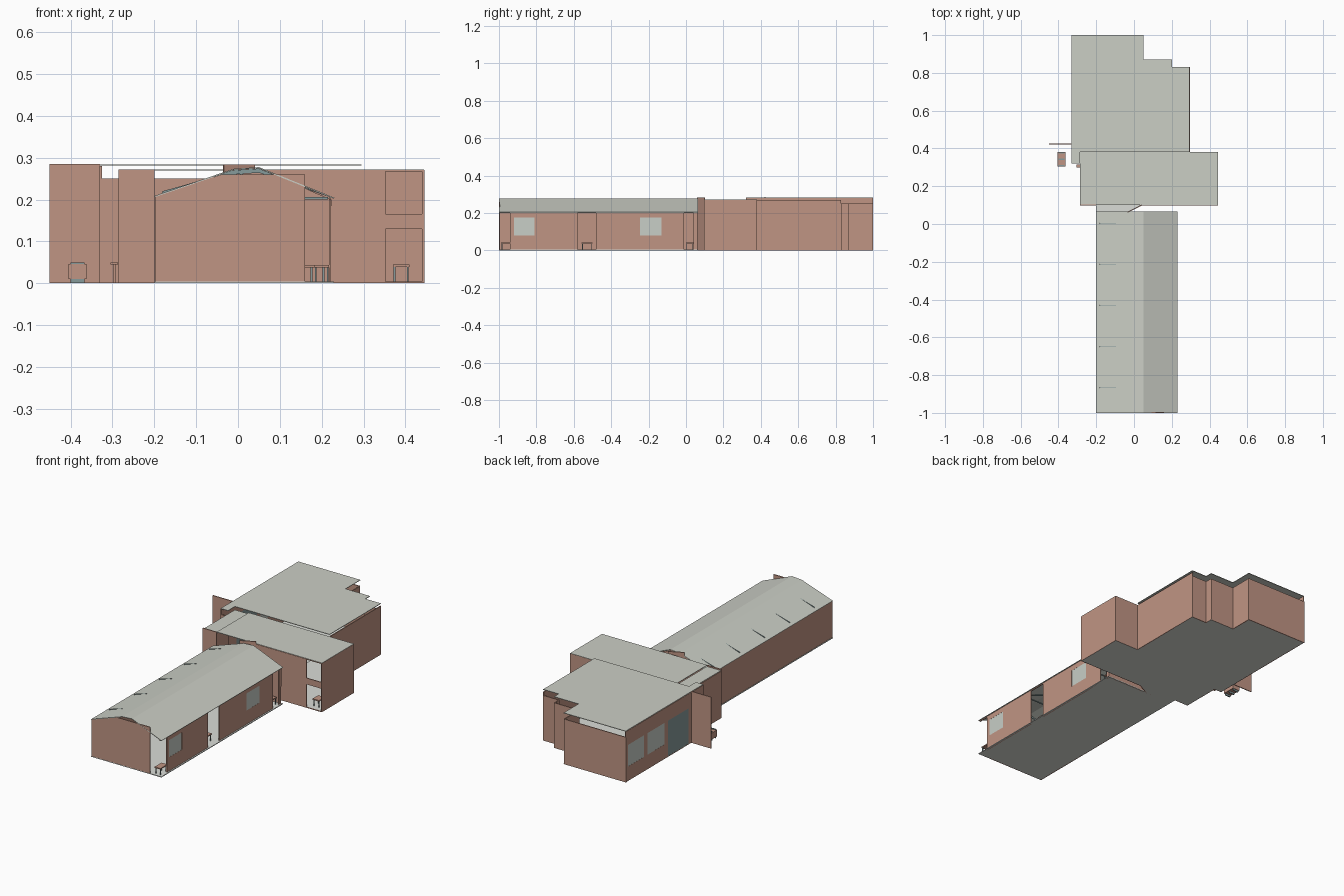
import bpy, bmesh
from mathutils import Vector

old = bpy.data.objects.get("Cube")
if old:
    bpy.data.objects.remove(old, do_unlink=True)


def material(name, rgb):
    m = bpy.data.materials.new(name)
    m.use_nodes = True
    m.diffuse_color = (*rgb, 1)
    m.node_tree.nodes["Principled BSDF"].inputs["Base Color"].default_value = (*rgb, 1)
    return m


BRICK = material("brick", (0.53, 0.30, 0.23))
ROOF = material("roof_grey", (0.60, 0.62, 0.56))
FLOOR = material("pale_floor", (0.70, 0.72, 0.68))
GLASS = material("window_grey", (0.58, 0.62, 0.57))
TEAL = material("teal_frame", (0.24, 0.33, 0.33))


def finish(name, bm, mat, thick=0.0, offset=0):
    bmesh.ops.remove_doubles(bm, verts=bm.verts, dist=1e-5)
    bmesh.ops.recalc_face_normals(bm, faces=bm.faces)
    me = bpy.data.meshes.new(name)
    bm.to_mesh(me)
    bm.free()
    me.materials.append(mat)
    ob = bpy.data.objects.new(name, me)
    bpy.context.collection.objects.link(ob)
    if thick:
        mod = ob.modifiers.new("thickness", "SOLIDIFY")
        mod.thickness = thick
        mod.offset = offset
    return ob


def box(name, lo, hi, mat):
    bm = bmesh.new()
    bmesh.ops.create_cube(bm, size=1)
    lo, hi = Vector(lo), Vector(hi)
    for v in bm.verts:
        v.co = (lo + hi) / 2 + v.co * (hi - lo)
    return finish(name, bm, mat)


def slab(name, outline, z, mat, thick=0.004):
    """Flat plate of any outline, z is its underside."""
    bm = bmesh.new()
    face = bm.faces.new([bm.verts.new((x, y, z)) for x, y in outline])
    top = bmesh.ops.extrude_face_region(bm, geom=[face])["geom"]
    for v in top:
        if isinstance(v, bmesh.types.BMVert):
            v.co.z += thick
    return finish(name, bm, mat)


def wall(name, p, q, height, openings=(), mat=BRICK, z0=0.0):
    """Upright panel from p to q; openings are (start, end, bottom, top)."""
    p, q = Vector(p), Vector(q)
    length = (q - p).length
    d = (q - p) / length
    us = sorted({0, length, *[o[0] for o in openings], *[o[1] for o in openings]})
    zs = sorted({z0, height, *[o[2] for o in openings], *[o[3] for o in openings]})
    bm = bmesh.new()
    for a, b in zip(us, us[1:]):
        for c, e in zip(zs, zs[1:]):
            u, z = (a + b) / 2, (c + e) / 2
            if any(o[0] < u < o[1] and o[2] < z < o[3] for o in openings):
                continue
            pts = [(a, c), (b, c), (b, e), (a, e)]
            bm.faces.new([bm.verts.new((*(p + d * s), t)) for s, t in pts])
    return finish(name, bm, mat, 0.005)


def profile_sheet(name, profile, y, mat, thick=0.005):
    """Upright plate facing the front, outlined in x and z."""
    bm = bmesh.new()
    bm.faces.new([bm.verts.new((x, y, z)) for x, z in profile])
    return finish(name, bm, mat, thick)


def table(name, x, y, w, d, h):
    """Table with four legs."""
    box(name + "_top", (x - w, y - d, h - 0.006), (x + w, y + d, h), BRICK)
    for i, (sx, sy) in enumerate([(-1, -1), (-1, 1), (1, -1), (1, 1)]):
        cx, cy = x + sx * w * 0.8, y + sy * d * 0.8
        box(f"{name}_leg_{i}", (cx - 0.002, cy - 0.002, 0.004),
            (cx + 0.002, cy + 0.002, h - 0.006), TEAL)


# Floors
MAIN = [(-0.33, 1), (0.05, 1), (0.05, 0.87), (0.2, 0.87), (0.2, 0.83), (0.295, 0.83),
        (0.295, 0.38), (0.445, 0.38), (0.445, 0.1), (0.04, 0.1), (-0.035, 0.065),
        (-0.2, 0.065), (-0.2, 0.1), (-0.285, 0.1), (-0.285, 0.32), (-0.33, 0.32)]
slab("main_floor", MAIN, 0, FLOOR)
slab("wing_floor", [(-0.2, -1), (0.23, -1), (0.23, 0.065), (-0.2, 0.065)], 0, FLOOR)
slab("foyer_upper_floor", [(0.23, 0.1), (0.445, 0.1), (0.445, 0.38), (0.23, 0.38)], 0.146, FLOOR)

# Long wing walls
RIDGE = [(-0.2, 0.207), (-0.01, 0.272), (0.05, 0.276), (0.23, 0.203)]
profile_sheet("wing_front_wall",
              [(-0.195, 0), (0.16, 0), (0.16, 0.26), (-0.04, 0.26), (-0.195, 0.208)], -0.997, BRICK)
profile_sheet("wing_end_wall",
              [(-0.195, 0), (0.22, 0)] + [(x * 0.97, z - 0.003) for x, z in reversed(RIDGE)],
              0.06, BRICK)
wall("wing_plain_side_wall", (-0.195, -1), (-0.195, 0.06), 0.207)
wall("wing_window_side_wall", (0.22, -1), (0.22, 0.06), 0.205,
     [(0, 0.06, 0, 0.2), (0.42, 0.52, 0, 0.2), (0.99, 1.04, 0, 0.2),
      (0.08, 0.19, 0.08, 0.175), (0.755, 0.87, 0.08, 0.175)])
for i, (a, b) in enumerate([(-0.92, -0.81), (-0.245, -0.13)]):
    box(f"wing_window_{i}", (0.219, a, 0.08), (0.222, b, 0.175), GLASS)

# Wing roof, a folded sheet
bm = bmesh.new()
for (x0, z0), (x1, z1) in zip(RIDGE, RIDGE[1:]):
    pts = [(x0, -1, z0), (x1, -1, z1), (x1, 0.065, z1), (x0, 0.065, z0)]
    bm.faces.new([bm.verts.new(c) for c in pts])
finish("wing_roof", bm, ROOF, 0.003)

# Roof trusses
for i in range(5):
    y = 0.005 - 0.218 * i
    box(f"truss_tie_{i}", (-0.19, y - 0.002, 0.2), (0.215, y + 0.002, 0.206), TEAL)
    box(f"truss_post_{i}", (0.005, y - 0.002, 0.2), (0.011, y + 0.002, 0.27), TEAL)
    profile_sheet(f"truss_rafter_{i}",
                  [(-0.185, 0.206), (-0.18, 0.22), (-0.13, 0.234), (-0.01, 0.27), (0.05, 0.274),
                   (0.215, 0.207), (0.05, 0.264), (-0.01, 0.26)], y, TEAL, 0.003)

# Foyer walls and the angled link wall
wall("foyer_front_wall", (0.04, 0.1), (0.445, 0.1), 0.27,
     [(0.312, 0.4, 0.004, 0.13), (0.312, 0.4, 0.165, 0.267)])
wall("foyer_front_stub", (-0.285, 0.1), (-0.2, 0.1), 0.272)
wall("link_angled_wall", (-0.035, 0.062), (0.04, 0.1), 0.284)
wall("foyer_side_wall", (0.443, 0.1), (0.443, 0.38), 0.27)
wall("foyer_back_wall", (0.445, 0.378), (0.295, 0.378), 0.27)
wall("foyer_porch_side_wall", (-0.283, 0.1), (-0.283, 0.32), 0.26)
wall("porch_return_wall", (-0.33, 0.322), (-0.283, 0.322), 0.25)

# Main hall walls
wall("hall_long_wall", (0.293, 0.38), (0.293, 0.83), 0.27)
steps = MAIN[:6]
for i, (p, q) in enumerate(zip(steps, steps[1:])):
    wall(f"hall_back_wall_{i}", [c - 0.002 for c in p], [c - 0.002 for c in q], 0.25)
wall("hall_window_wall", (-0.328, 0.32), (-0.328, 1), 0.28,
     [(0.13, 0.31, 0.004, 0.2), (0.34, 0.49, 0.08, 0.2), (0.52, 0.66, 0.08, 0.2)])
box("hall_door", (-0.33, 0.45, 0.004), (-0.326, 0.63, 0.2), TEAL)
for i, (a, b) in enumerate([(0.66, 0.81), (0.84, 0.98)]):
    box(f"hall_window_{i}", (-0.33, a, 0.08), (-0.326, b, 0.2), GLASS)
wall("porch_screen_wall", (-0.45, 0.423), (-0.33, 0.423), 0.285)

# Flat roofs
slab("hall_roof", MAIN[:6] + [(0.295, 0.38), (-0.285, 0.38), (-0.285, 0.32), (-0.33, 0.32)],
     0.281, ROOF, 0.003)
slab("foyer_roof", [(-0.2, 0.1), (0.445, 0.1), (0.445, 0.38), (-0.2, 0.38)], 0.269, ROOF, 0.003)
slab("porch_side_roof", [(-0.285, 0.1), (-0.2, 0.1), (-0.2, 0.38), (-0.285, 0.38)],
     0.262, ROOF, 0.003)

# Furniture and the outdoor bench
table("corner_table", 0.2, -0.96, 0.018, 0.03, 0.043)
table("doorway_table", 0.17, -0.53, 0.02, 0.03, 0.043)
table("foyer_table", 0.39, 0.15, 0.02, 0.025, 0.045)
table("link_table", 0.19, 0.02, 0.018, 0.02, 0.043)
box("outdoor_bench_body", (-0.405, 0.305, 0.01), (-0.362, 0.38, 0.046), BRICK)
for i, y in enumerate((0.31, 0.343, 0.375)):
    box(f"outdoor_bench_rail_{i}", (-0.4, y - 0.003, 0), (-0.367, y + 0.003, 0.05), TEAL)
box("porch_post", (-0.298, 0.305, 0), (-0.292, 0.311, 0.045), BRICK)
box("porch_post_cap", (-0.305, 0.3, 0.045), (-0.287, 0.316, 0.05), BRICK)
